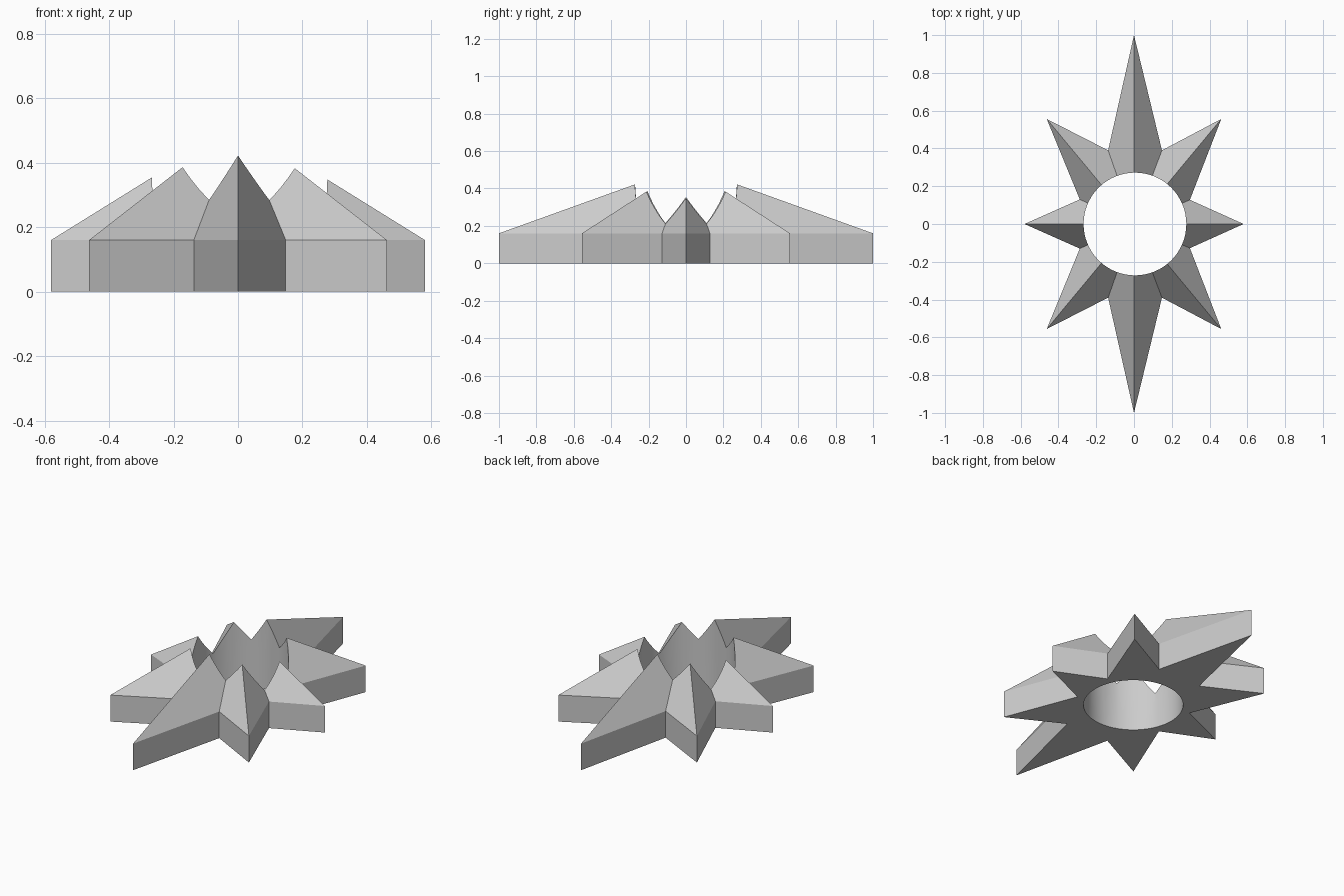
import bpy, bmesh, math

cube = bpy.data.objects.get("Cube")
if cube:
    bpy.data.objects.remove(cube, do_unlink=True)

WALL = 0.16      # height of the upright sides
APEX = 0.52      # height where all ridges meet
HOLE = 0.272     # radius of the central bore

# Plain grey material
grey = bpy.data.materials.new("plain grey")
grey.use_nodes = True
colour = (0.6, 0.6, 0.6, 1)
grey.diffuse_color = colour
grey.node_tree.nodes["Principled BSDF"].inputs["Base Color"].default_value = colour

# Star outline, alternating tips and valleys anticlockwise from the left tip
right_half = [(0.58, 0), (0.296, 0.128), (0.462, 0.556), (0.148, 0.39), (0, 1)]
left_half = [(-0.137, 0.39), (-0.462, 0.556), (-0.287, 0.13), (-0.58, 0)]
upper = right_half + left_half
outline = upper + [(x, -y) for x, y in reversed(upper[1:-1])]

# Faceted star body: flat base, upright walls, triangles rising to the apex
bm = bmesh.new()
low = [bm.verts.new((x, y, 0)) for x, y in outline]
high = [bm.verts.new((x, y, WALL)) for x, y in outline]
apex = bm.verts.new((0, 0, APEX))
bm.faces.new(low[::-1])
for i in range(len(outline)):
    j = (i + 1) % len(outline)
    bm.faces.new((low[i], low[j], high[j], high[i]))
    bm.faces.new((high[i], high[j], apex))
bmesh.ops.recalc_face_normals(bm, faces=bm.faces)
mesh = bpy.data.meshes.new("star_body")
bm.to_mesh(mesh)
bm.free()
star = bpy.data.objects.new("star_body", mesh)
star.data.materials.append(grey)
bpy.context.collection.objects.link(star)

# Round bore through the middle
bpy.ops.mesh.primitive_cylinder_add(vertices=64, radius=HOLE, depth=2, location=(0.005, 0, 0))
cutter = bpy.context.object
cutter.name = "bore_cutter"
cutter.hide_render = True
cutter.data.materials.append(grey)

bore = star.modifiers.new("bore", "BOOLEAN")
bore.operation = "DIFFERENCE"
bore.solver = "EXACT"
bore.object = cutter

bpy.ops.object.select_all(action="DESELECT")
star.select_set(True)
bpy.context.view_layer.objects.active = star
bpy.ops.object.modifier_apply(modifier=bore.name)
bpy.data.objects.remove(cutter, do_unlink=True)

# Smooth bore wall, crisp facets
bpy.ops.object.shade_smooth_by_angle(angle=math.radians(12))
